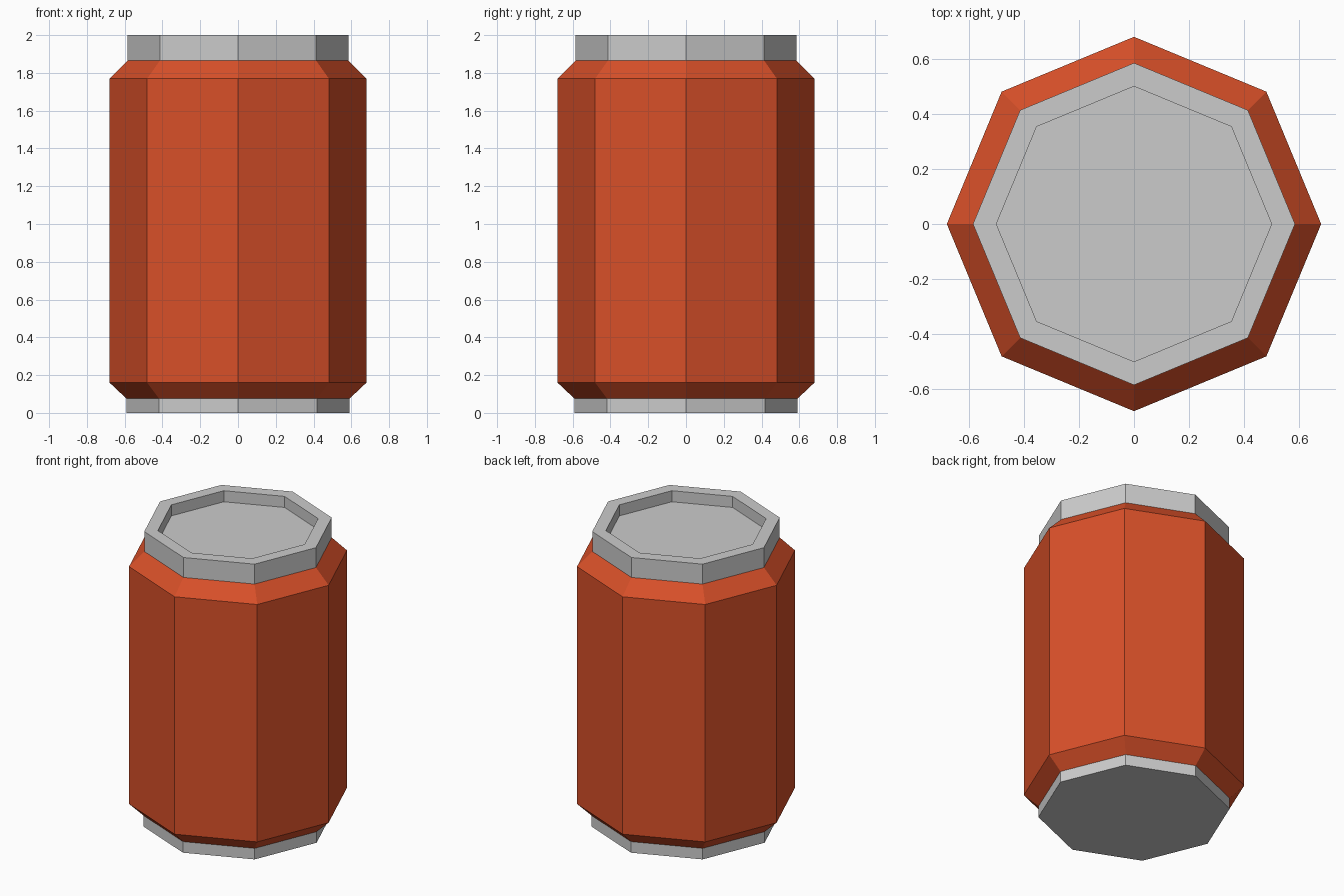
import bpy
import bmesh
from math import cos, sin, pi

cube = bpy.data.objects.get("Cube")
if cube:
    bpy.data.objects.remove(cube, do_unlink=True)

SIDES = 8


def make_material(name, rgb):
    mat = bpy.data.materials.new(name)
    mat.use_nodes = True
    color = (*rgb, 1.0)
    mat.diffuse_color = color
    bsdf = next(n for n in mat.node_tree.nodes if n.type == "BSDF_PRINCIPLED")
    bsdf.inputs["Base Color"].default_value = color
    return mat


def lathe(name, profile, mat, cap_start=False, cap_end=False):
    """Revolve (radius, height) points, listed upwards along the outside."""
    bm = bmesh.new()
    rings = []
    for r, z in profile:
        rings.append([bm.verts.new((r * cos(2 * pi * i / SIDES),
                                    r * sin(2 * pi * i / SIDES), z))
                      for i in range(SIDES)])
    for low, high in zip(rings, rings[1:]):
        for i in range(SIDES):
            j = (i + 1) % SIDES
            bm.faces.new((low[i], low[j], high[j], high[i]))
    if cap_start:
        bm.faces.new(rings[0][::-1])
    if cap_end:
        bm.faces.new(rings[-1])
    mesh = bpy.data.meshes.new(name)
    bm.to_mesh(mesh)
    bm.free()
    mesh.materials.append(mat)
    obj = bpy.data.objects.new(name, mesh)
    bpy.context.scene.collection.objects.link(obj)
    return obj


orange = make_material("orange_paint", (0.69, 0.08, 0.022))
metal = make_material("grey_metal", (0.6, 0.6, 0.6))

# Base ring with flat underside
lathe("base", [(0.59, 0), (0.59, 0.075)], metal, cap_start=True)

# Painted body with chamfered shoulders
lathe("body", [(0.59, 0.075), (0.68, 0.16), (0.68, 1.77), (0.585, 1.865)], orange)

# Top rim with recessed lid
lathe("top_rim", [(0.585, 1.865), (0.585, 2), (0.5, 2), (0.5, 1.925)],
      metal, cap_end=True)
